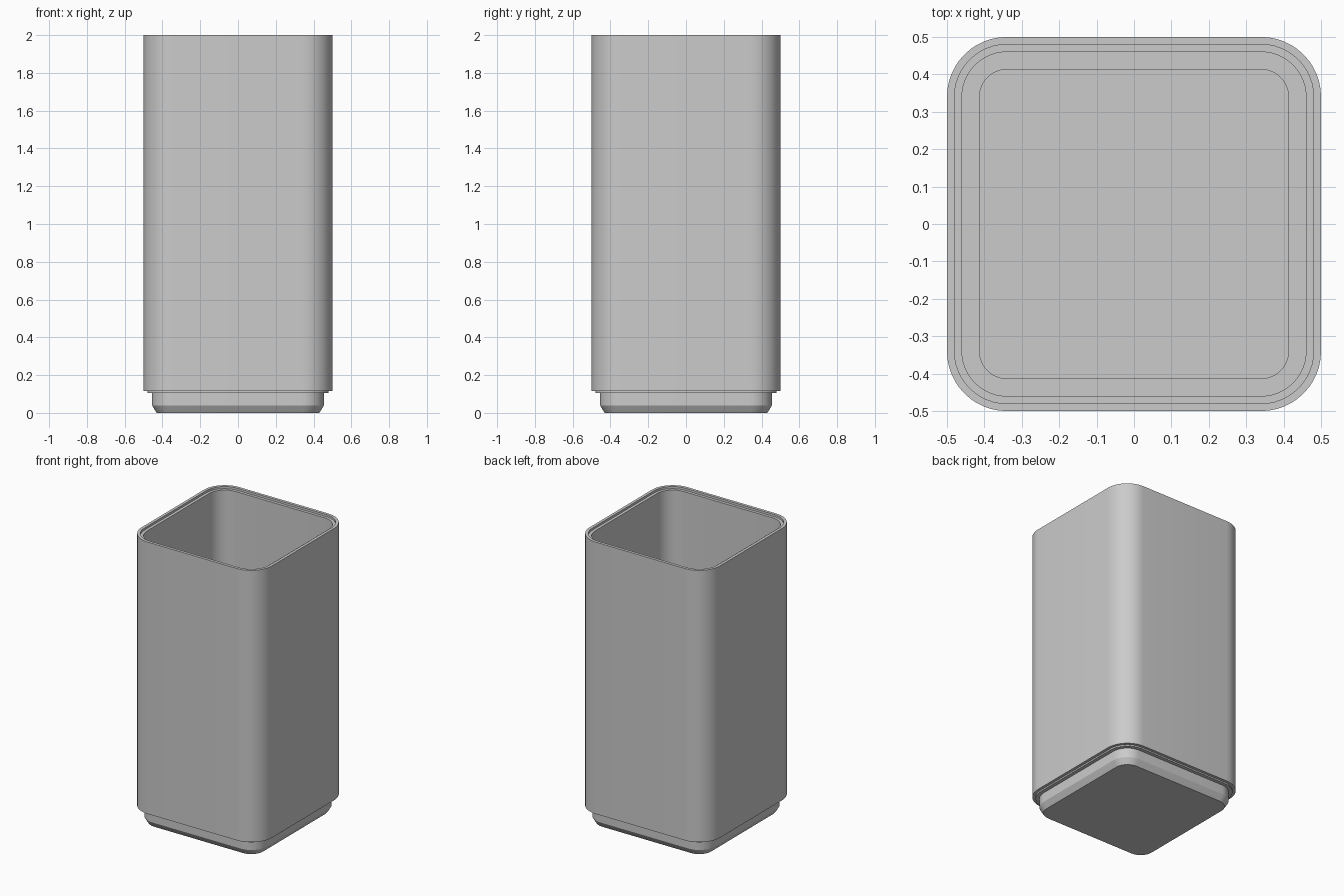
import bpy
import bmesh
from math import cos, sin, pi, radians

cube = bpy.data.objects.get("Cube")
if cube:
    bpy.data.objects.remove(cube, do_unlink=True)

# Plain grey plastic
grey = bpy.data.materials.new("grey_plastic")
grey.use_nodes = True
colour = (0.6, 0.6, 0.6, 1)
grey.diffuse_color = colour
grey.node_tree.nodes["Principled BSDF"].inputs["Base Color"].default_value = colour

CORNER = 0.34    # centre of every corner arc, shared by all rings
SEGMENTS = 12    # per corner


def rounded_square(bm, half, z):
    """Ring of vertices around a square with rounded corners."""
    radius = half - CORNER
    ring = []
    for quarter in range(4):
        mid = pi / 4 + quarter * pi / 2
        cx = CORNER if cos(mid) > 0 else -CORNER
        cy = CORNER if sin(mid) > 0 else -CORNER
        for i in range(SEGMENTS + 1):
            a = (quarter + i / SEGMENTS) * pi / 2
            ring.append(bm.verts.new((cx + radius * cos(a), cy + radius * sin(a), z)))
    return ring


def loft(name, profile):
    """Skin rounded squares from the underside to the inner floor, capped at both ends."""
    bm = bmesh.new()
    rings = [rounded_square(bm, half, z) for half, z in profile]
    count = len(rings[0])
    for low, high in zip(rings, rings[1:]):
        for i in range(count):
            j = (i + 1) % count
            bm.faces.new((low[i], low[j], high[j], high[i]))
    bm.faces.new(rings[0][::-1])
    bm.faces.new(rings[-1])
    bmesh.ops.recalc_face_normals(bm, faces=bm.faces)
    mesh = bpy.data.meshes.new(name)
    bm.to_mesh(mesh)
    bm.free()
    mesh.materials.append(grey)
    obj = bpy.data.objects.new(name, mesh)
    bpy.context.collection.objects.link(obj)
    bpy.ops.object.select_all(action='DESELECT')
    obj.select_set(True)
    bpy.context.view_layer.objects.active = obj
    bpy.ops.object.shade_smooth_by_angle(angle=radians(25))
    return obj


# Chamfered foot, then the stepped underside that nests in a rim
foot = [(0.43, 0), (0.438, 0.012), (0.455, 0.04), (0.455, 0.105)]
underside = [(0.48, 0.105), (0.48, 0.115), (0.5, 0.115)]
# Outer wall up to the stepped rim
rim = [(0.5, 2), (0.48, 2), (0.48, 1.985), (0.46, 1.985)]
# Inner wall down to the ledge and the sunken floor
inside = [(0.46, 0.15), (0.413, 0.15), (0.413, 0.04)]

loft("stacking_bin", foot + underside + rim + inside)
